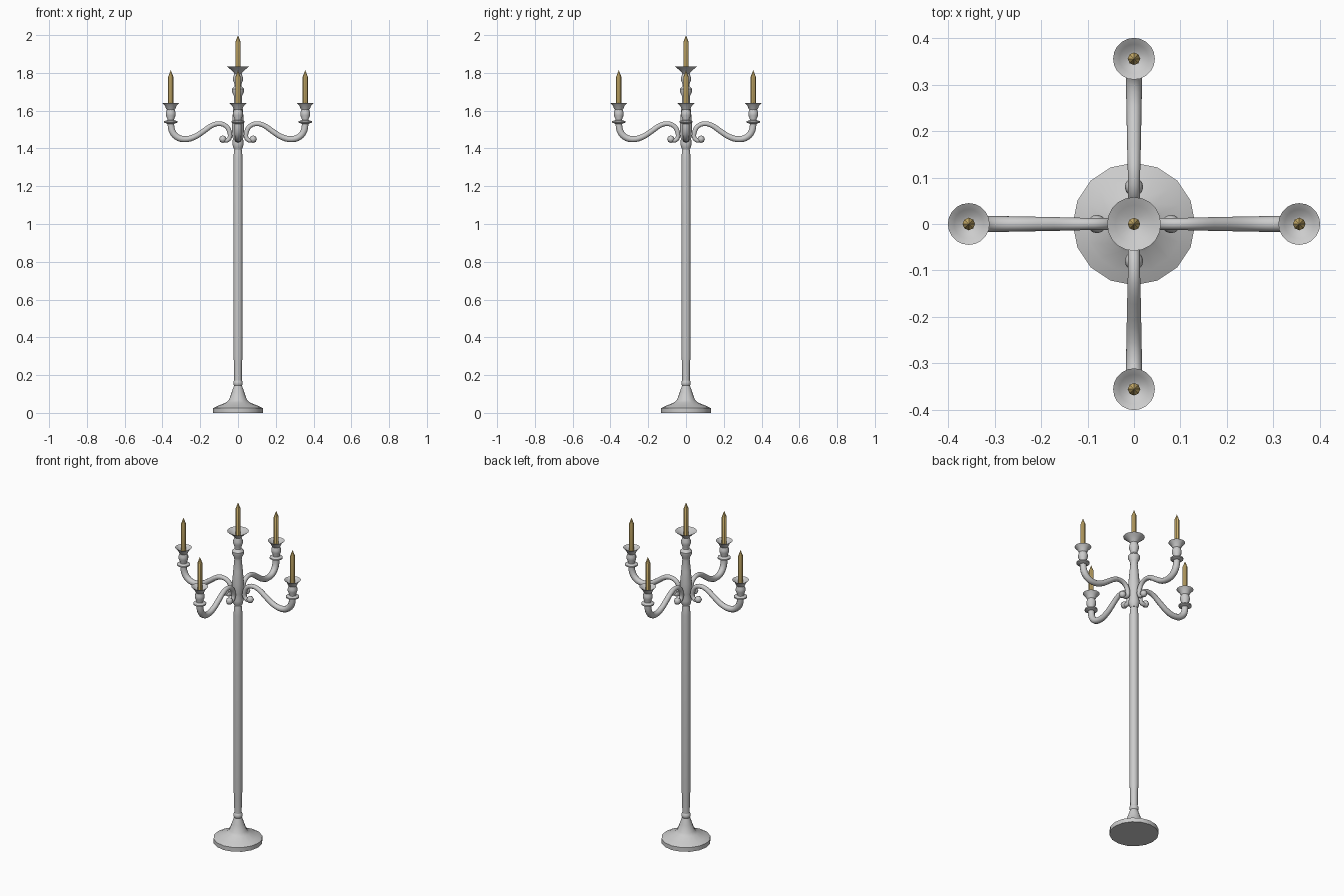
import bpy, bmesh, math

if "Cube" in bpy.data.objects:
    bpy.data.objects.remove(bpy.data.objects["Cube"])

gold = bpy.data.materials.new("candle_gold")
gold.diffuse_color = (0.72, 0.52, 0.18, 1)
gold.use_nodes = True
gold.node_tree.nodes["Principled BSDF"].inputs["Base Color"].default_value = gold.diffuse_color


def lathe(name, profile, sides, loc=(0, 0, 0), angle=40, mat=None):
    """Revolve (radius, z) points about z; points with radius 0 close the end."""
    bm = bmesh.new()
    rings = []
    for r, z in profile:
        n = 1 if r == 0 else sides
        rings.append([bm.verts.new((r * math.cos(2 * math.pi * i / sides),
                                    r * math.sin(2 * math.pi * i / sides), z))
                      for i in range(n)])
    for a, b in zip(rings, rings[1:]):
        for i in range(sides):
            j = (i + 1) % sides
            if len(a) == 1:
                bm.faces.new((a[0], b[j], b[i]))
            elif len(b) == 1:
                bm.faces.new((a[i], a[j], b[0]))
            else:
                bm.faces.new((a[i], a[j], b[j], b[i]))
    bmesh.ops.recalc_face_normals(bm, faces=bm.faces)
    me = bpy.data.meshes.new(name)
    bm.to_mesh(me)
    bm.free()
    return add(name, me, loc, angle, mat)


def add(name, me, loc=(0, 0, 0), angle=40, mat=None):
    ob = bpy.data.objects.new(name, me)
    bpy.context.collection.objects.link(ob)
    ob.location = loc
    if mat:
        me.materials.append(mat)
    bpy.ops.object.select_all(action='DESELECT')
    ob.select_set(True)
    bpy.context.view_layer.objects.active = ob
    if ob.type == 'CURVE':
        bpy.ops.object.convert(target='MESH')
        ob = bpy.context.object
    bpy.ops.object.shade_smooth_by_angle(angle=math.radians(angle))
    return ob


# Foot
lathe("base", [(0, 0), (.132, 0), (.132, .025), (.105, .038), (.062, .055), (.047, .07),
               (.033, .11), (.021, .145), (.025, .152), (.025, .163), (.02, .172), (0, .172)], 16)

# Pole
lathe("shaft", [(0, .165), (.02, .165), (.021, .26), (.024, .30), (.024, 1.34), (.022, 1.38),
                (.017, 1.405), (0, 1.405)], 16)

# Hub and upper stem
lathe("hub_stem", [(0, 1.395), (.02, 1.395), (.027, 1.41), (.03, 1.43), (.027, 1.45),
                   (.03, 1.47), (.032, 1.53), (.026, 1.60), (.02, 1.665), (.022, 1.68),
                   (.032, 1.70), (.032, 1.715), (.018, 1.73), (.018, 1.74), (.026, 1.76),
                   (.026, 1.775), (.018, 1.80), (0, 1.80)], 16)


# Hollow drip dish and candle
def dish(name, r, z, x=0):
    return lathe(name, [(0, z - .04), (.017, z - .04), (.024, z - .03), (r * .7, z - .014),
                        (r, z), (r * .7, z - .008), (.018, z - .022), (0, z - .024)], 20, (x, 0, 0))


def candle(name, z0, z1, x=0):
    return lathe(name, [(0, z0), (.0135, z0), (.0135, z1 - .035), (0, z1)], 8, (x, 0, 0), 30, gold)


dish("centre_dish", .058, 1.833)
candle("centre_candle", 1.80, 2.0)

# One branch along +x
X = .356
path = [(.078, 1.447, .013), (.062, 1.442, .012), (.045, 1.455, .012), (.046, 1.49, .013),
        (.064, 1.519, .013), (.10, 1.531, .013), (.135, 1.523, .014), (.18, 1.493, .015),
        (.235, 1.459, .016), (.285, 1.449, .017), (.325, 1.462, .018), (.35, 1.495, .0185),
        (X, 1.545, .018)]
cu = bpy.data.curves.new("branch_arm", 'CURVE')
cu.dimensions = '3D'
cu.bevel_depth = 1
cu.bevel_resolution = 3
cu.use_fill_caps = True
sp = cu.splines.new('BEZIER')
sp.bezier_points.add(len(path) - 1)
for p, (x, z, r) in zip(sp.bezier_points, path):
    p.co = (x, 0, z)
    p.radius = r
    p.handle_left_type = p.handle_right_type = 'AUTO'
sp.resolution_u = 3
parts = [add("branch_arm", cu)]
parts.append(lathe("branch_curl_end", [(0, -.02), (.014, -.014), (.02, 0), (.014, .014), (0, .02)],
                   12, (.08, 0, 1.449), 60))
parts.append(lathe("branch_socket", [(0, 1.53), (.018, 1.53), (.035, 1.537), (.035, 1.544),
                                     (.018, 1.55), (.018, 1.556), (.026, 1.575), (.026, 1.59),
                                     (.018, 1.612), (0, 1.612)], 16, (X, 0, 0)))
parts.append(dish("branch_dish", .045, 1.64, X))
parts.append(candle("branch_candle", 1.61, 1.815, X))

# Repeat the branch on the other three sides
for k in (1, 2, 3):
    a = k * math.pi / 2
    for src in parts:
        ob = src.copy()
        ob.name = f"{src.name}_{k + 1}"
        x = src.location.x
        ob.location = (x * math.cos(a), x * math.sin(a), src.location.z)
        ob.rotation_euler.z = a
        bpy.context.collection.objects.link(ob)
